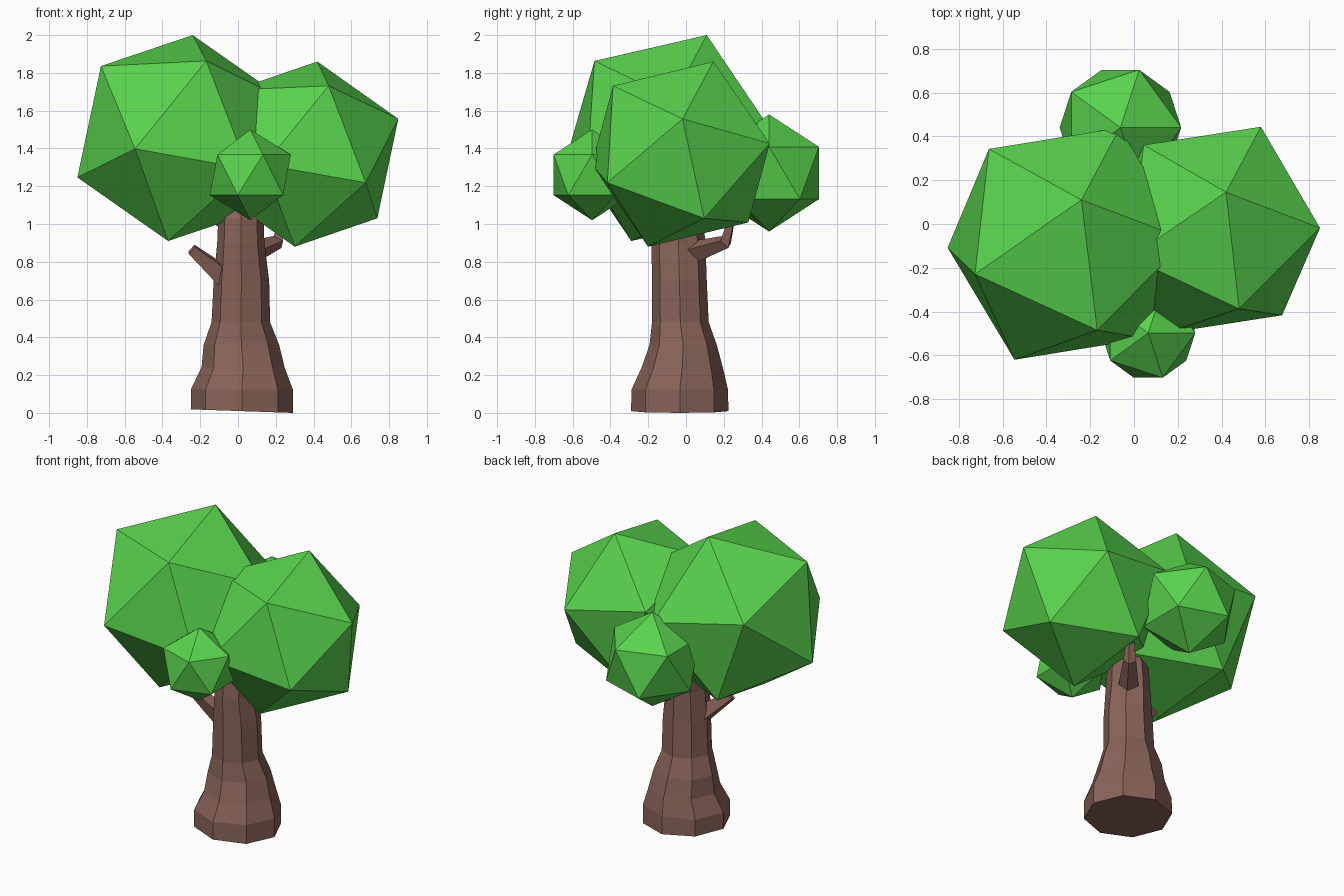
import bpy, bmesh, math
from mathutils import Vector, Matrix

if "Cube" in bpy.data.objects:
    bpy.data.objects.remove(bpy.data.objects["Cube"])


def material(name, color):
    m = bpy.data.materials.new(name)
    m.diffuse_color = (*color, 1)
    m.use_nodes = True
    m.node_tree.nodes["Principled BSDF"].inputs["Base Color"].default_value = m.diffuse_color
    return m


BARK = material("bark", (0.25, 0.125, 0.10))
LEAF = material("leaf", (0.10, 0.65, 0.075))


def finish(name, bm, mat):
    bmesh.ops.recalc_face_normals(bm, faces=bm.faces[:])
    me = bpy.data.meshes.new(name)
    bm.to_mesh(me)
    bm.free()
    me.materials.append(mat)
    ob = bpy.data.objects.new(name, me)
    bpy.context.collection.objects.link(ob)
    return ob


def loft(name, rings, mat):
    """Skin a list of vertex rings and cap both ends."""
    bm = bmesh.new()
    loops = [[bm.verts.new(p) for p in ring] for ring in rings]
    n = len(loops[0])
    for a, b in zip(loops, loops[1:]):
        for i in range(n):
            j = (i + 1) % n
            bm.faces.new((a[i], a[j], b[j], b[i]))
    bm.faces.new(loops[0])
    bm.faces.new(loops[-1])
    return finish(name, bm, mat)


def branch(name, path, radii, sides=4):
    pts = [Vector(p) for p in path]
    rings = []
    for i, (p, r) in enumerate(zip(pts, radii)):
        d = (pts[min(i + 1, len(pts) - 1)] - pts[max(i - 1, 0)]).normalized()
        u = d.cross(Vector((0.5, -0.5, 0.1))).normalized()
        v = d.cross(u)
        angles = [math.tau * k / sides for k in range(sides)]
        rings.append([p + r * (math.cos(a) * u + math.sin(a) * v) for a in angles])
    return loft(name, rings, BARK)


def foliage(name, centre, top, side):
    """Icosahedron with one corner at 'top' and a neighbouring corner toward 'side'."""
    c = Vector(centre)
    z = Vector(top) - c
    radius = z.length
    z.normalize()
    y = z.cross(Vector(side) - c).normalized()
    x = y.cross(z)
    rot = Matrix((x, y, z)).transposed().to_4x4()
    bm = bmesh.new()
    bmesh.ops.create_icosphere(bm, subdivisions=1, radius=radius,
                               matrix=Matrix.Translation(c) @ rot)
    return finish(name, bm, LEAF)


# Trunk: eight-sided rings (z, centre x, centre y, radius x, radius y)
profile = [
    (0.01, 0.02, -0.033, 0.27, 0.258),
    (0.125, 0.02, -0.033, 0.27, 0.255),
    (0.24, 0.027, -0.02, 0.22, 0.215),
    (0.36, 0.018, -0.015, 0.20, 0.178),
    (0.48, 0.015, -0.03, 0.155, 0.15),
    (0.70, 0.018, -0.035, 0.147, 0.145),
    (0.90, 0.015, -0.04, 0.125, 0.143),
    (1.03, 0.015, -0.04, 0.12, 0.13),
    (1.14, 0.015, -0.04, 0.07, 0.08),
]
rings = []
for z, cx, cy, rx, ry in profile:
    ring = []
    for k in range(8):
        a = math.tau * k / 8
        x = cx + rx * math.cos(a)
        tilt = -0.0345 * x if z < 0.05 else 0   # slightly slanted foot
        ring.append((x, cy + ry * math.sin(a), z + tilt))
    rings.append(ring)
loft("trunk", rings, BARK)

# Branch stubs
branch("left_branch", [(-0.06, -0.06, 0.71), (-0.245, -0.12, 0.865)], [0.07, 0.035])
branch("right_branch", [(0.06, 0.02, 0.845), (0.21, 0.21, 0.905), (0.24, 0.25, 1.06)],
       [0.065, 0.04, 0.02])

# Foliage clumps
foliage("left_foliage", (-0.305, -0.09, 1.455), (-0.24, 0.11, 2.0), (-0.73, -0.23, 1.84))
foliage("right_foliage", (0.36, -0.028, 1.37), (0.42, 0.145, 1.86), (0.48, -0.385, 1.735))
foliage("front_foliage", (0.065, -0.497, 1.26), (0.065, -0.497, 1.50), (1, -0.497, 1.26))
foliage("back_foliage", (-0.062, 0.44, 1.27), (-0.062, 0.44, 1.58), (1, 0.44, 1.27))
